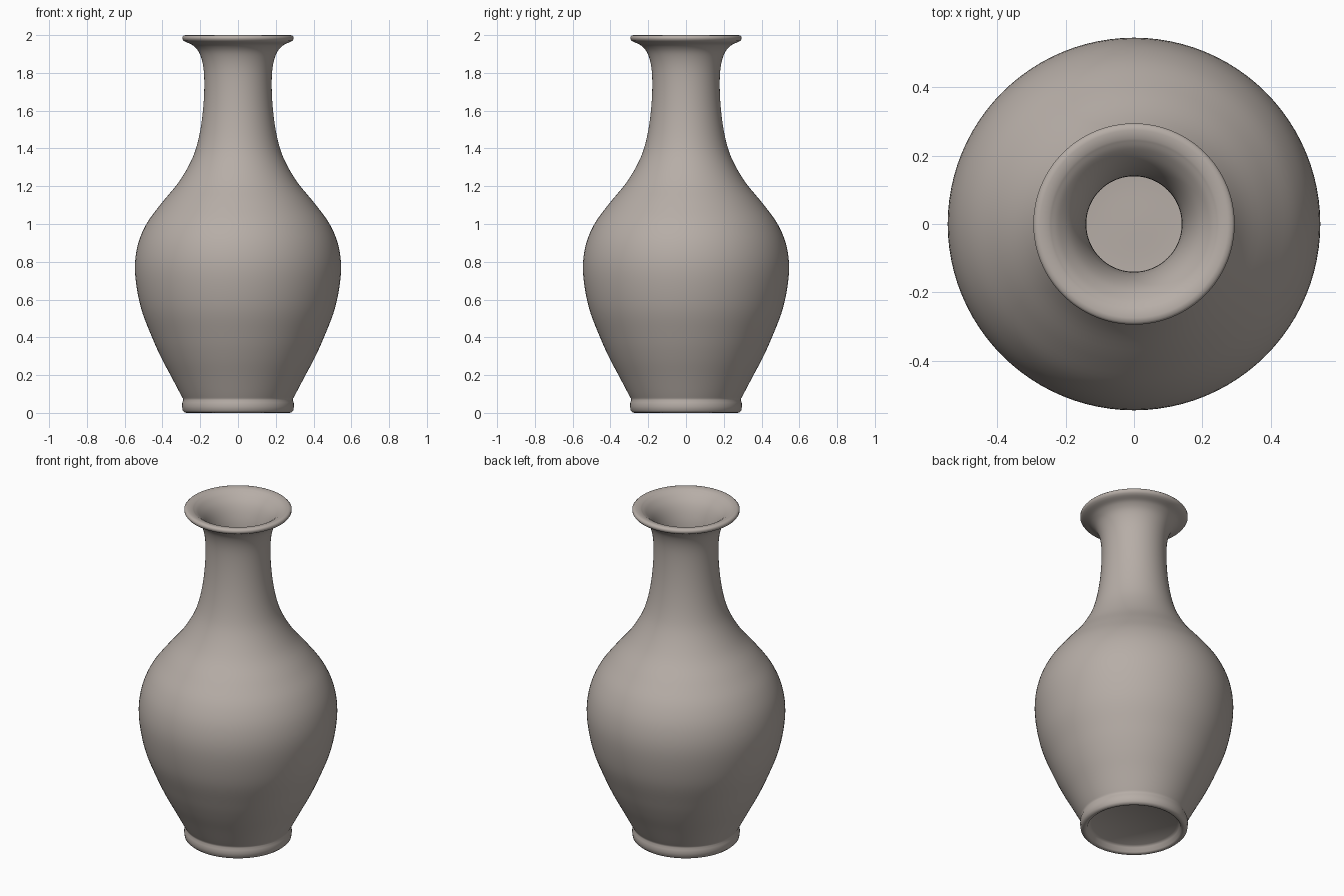
import bpy, bmesh, math
from mathutils import Vector

if "Cube" in bpy.data.objects:
    bpy.data.objects.remove(bpy.data.objects["Cube"])

SEG = 96


def spline(pts, n=5):
    """Smooth Catmull-Rom curve through the profile points."""
    p = [Vector(q) for q in pts]
    p = [2 * p[0] - p[1]] + p + [2 * p[-1] - p[-2]]
    out = []
    for i in range(1, len(p) - 2):
        a, b, c, d = p[i - 1:i + 3]
        for k in range(n):
            t = k / n
            out.append(0.5 * (2 * b + (c - a) * t + (2 * a - 5 * b + 4 * c - d) * t * t
                              + (3 * b - a - 3 * c + d) * t ** 3))
    return out + [p[-2]]


def lathe(name, profile, mat):
    """Spin a (radius, height) profile around z; ends close on the axis."""
    bm = bmesh.new()
    rings = []
    for r, z in profile:
        if r < 1e-5:
            rings.append([bm.verts.new((0, 0, z))])
        else:
            rings.append([bm.verts.new((r * math.cos(2 * math.pi * i / SEG),
                                        r * math.sin(2 * math.pi * i / SEG), z))
                          for i in range(SEG)])
    for lo, hi in zip(rings, rings[1:]):
        for i in range(SEG):
            j = (i + 1) % SEG
            if len(lo) == 1:
                bm.faces.new((lo[0], hi[j], hi[i]))
            elif len(hi) == 1:
                bm.faces.new((lo[i], lo[j], hi[0]))
            else:
                bm.faces.new((lo[i], lo[j], hi[j], hi[i]))
    bmesh.ops.recalc_face_normals(bm, faces=bm.faces[:])
    me = bpy.data.meshes.new(name)
    bm.to_mesh(me)
    bm.free()
    ob = bpy.data.objects.new(name, me)
    bpy.context.collection.objects.link(ob)
    me.materials.append(mat)
    bpy.context.view_layer.objects.active = ob
    ob.select_set(True)
    bpy.ops.object.shade_smooth_by_angle(angle=math.radians(50))
    return ob


clay = bpy.data.materials.new("warm grey clay")
clay.diffuse_color = (0.47, 0.42, 0.385, 1)
clay.use_nodes = True
clay.node_tree.nodes["Principled BSDF"].inputs["Base Color"].default_value = clay.diffuse_color

# Recessed underside and foot ring
foot = [(0, 0.04), (0.235, 0.04), (0.25, 0.03), (0.258, 0.006), (0.27, 0),
        (0.283, 0.002), (0.293, 0.012), (0.296, 0.035), (0.295, 0.055), (0.29, 0.068)]
# Outer belly, shoulder and neck
outer = spline([(0.291, 0.075), (0.31, 0.11), (0.352, 0.19), (0.405, 0.29), (0.455, 0.40),
                (0.515, 0.56), (0.545, 0.74), (0.533, 0.88), (0.485, 1.00), (0.405, 1.11),
                (0.315, 1.22), (0.25, 1.33), (0.214, 1.43), (0.19, 1.56), (0.179, 1.70),
                (0.182, 1.82), (0.202, 1.90), (0.235, 1.943), (0.275, 1.963)])
# Rounded lip
lip = [(0.288, 1.97), (0.295, 1.98), (0.295, 1.99), (0.288, 1.998), (0.275, 2.0)]
# Flared mouth, throat and hollow inside
inner = spline([(0.25, 1.995), (0.22, 1.975), (0.185, 1.935), (0.16, 1.88), (0.145, 1.81),
                (0.14, 1.70), (0.15, 1.56), (0.174, 1.43), (0.21, 1.33), (0.275, 1.22),
                (0.365, 1.11), (0.445, 1.00), (0.493, 0.88), (0.505, 0.74), (0.475, 0.56),
                (0.415, 0.40), (0.312, 0.19), (0.24, 0.10), (0.15, 0.08), (0, 0.08)])

lathe("vase", foot + [tuple(v) for v in outer] + lip + [tuple(v) for v in inner], clay)
